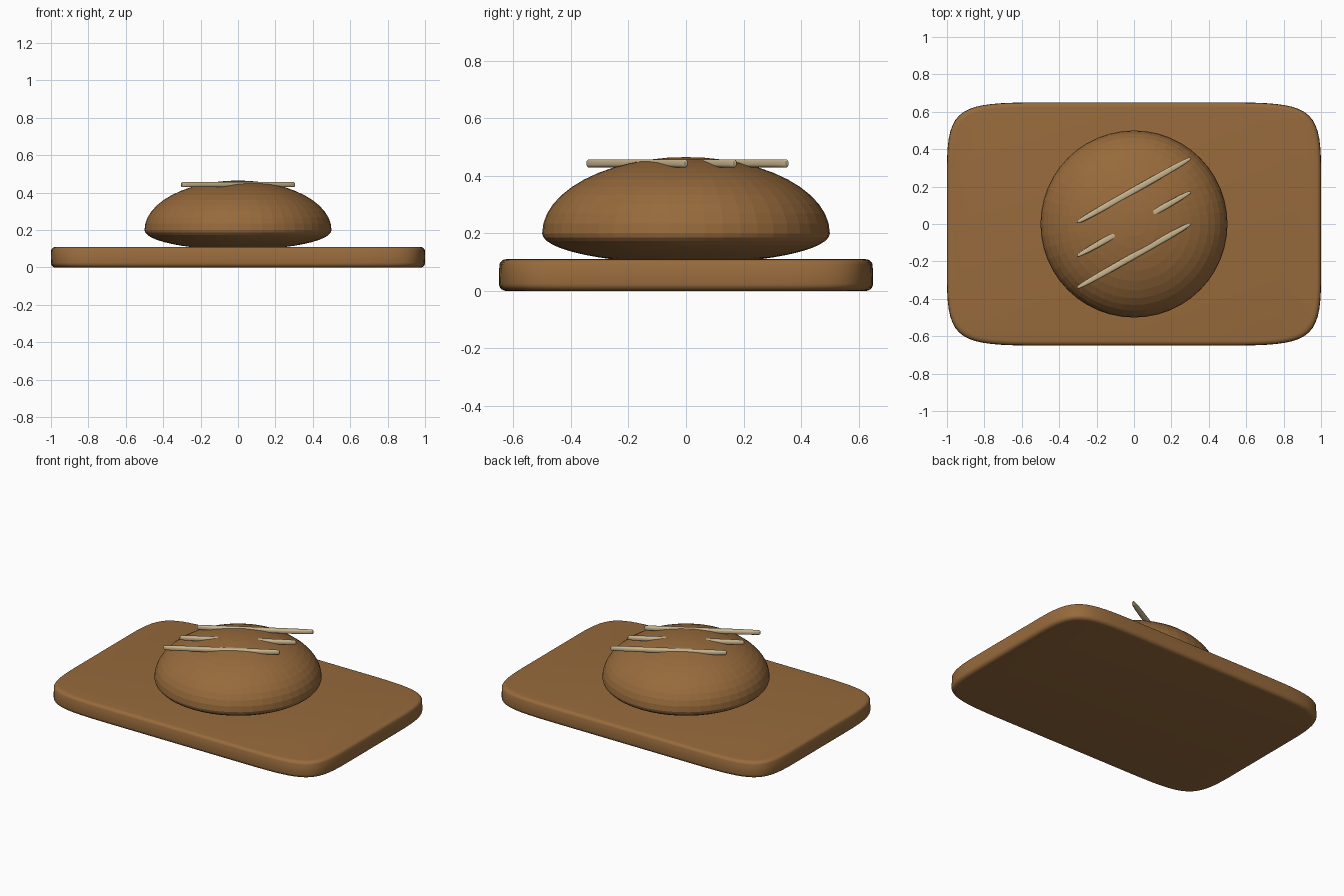
import bpy, bmesh, math
from mathutils import Vector

if "Cube" in bpy.data.objects:
    bpy.data.objects.remove(bpy.data.objects["Cube"], do_unlink=True)


def material(name, color):
    m = bpy.data.materials.new(name)
    m.use_nodes = True
    m.diffuse_color = color
    m.node_tree.nodes["Principled BSDF"].inputs["Base Color"].default_value = color
    return m


crust_brown = material("crust brown", (0.31, 0.145, 0.045, 1))
flour_cream = material("flour cream", (0.58, 0.46, 0.27, 1))


def finish(bm, name, mat, smooth):
    bmesh.ops.recalc_face_normals(bm, faces=bm.faces)
    mesh = bpy.data.meshes.new(name)
    bm.to_mesh(mesh)
    bm.free()
    mesh.materials.append(mat)
    ob = bpy.data.objects.new(name, mesh)
    bpy.context.collection.objects.link(ob)
    if smooth:
        bpy.ops.object.select_all(action='DESELECT')
        ob.select_set(True)
        bpy.context.view_layer.objects.active = ob
        bpy.ops.object.shade_smooth_by_angle(angle=math.radians(40))
    return ob


def slab(name, outline, height, edge, mat):
    """Closed outline stacked into a slab with rounded rims."""
    rx = max(p.x for p in outline)
    ry = max(p.y for p in outline)
    steps = [math.radians(a) for a in range(-90, 91, 18)]
    bm = bmesh.new()
    rings = []
    for a in steps:
        inset = edge * (1 - math.cos(a))
        lift = height - edge if a > 0 else edge
        z = lift + edge * math.sin(a)
        rings.append([bm.verts.new((p.x * (1 - inset / rx), p.y * (1 - inset / ry), z))
                      for p in outline])
    n = len(outline)
    for lo, hi in zip(rings, rings[1:]):
        for i in range(n):
            j = (i + 1) % n
            bm.faces.new((lo[i], lo[j], hi[j], hi[i]))
    bm.faces.new(rings[0])
    bm.faces.new(rings[-1])
    return finish(bm, name, mat, True)


# Board: one soft corner curve mirrored into four
def bezier(a, b, c, d, t):
    s = 1 - t
    return a * s**3 + b * 3 * s * s * t + c * 3 * s * t * t + d * t**3


handles = [Vector(p) for p in ((1, 0.3), (1, 0.63), (0.93, 0.65), (0.5, 0.65))]
corner = [bezier(*handles, i / 16) for i in range(17)]
outline = []
for sx, sy in ((1, 1), (-1, 1), (-1, -1), (1, -1)):
    part = [Vector((p.x * sx, p.y * sy)) for p in corner]
    outline += part if sx * sy > 0 else part[::-1]
slab("board", outline, 0.11, 0.025, crust_brown)

# Loaf: faceted dome with a flatter underside
bm = bmesh.new()
bmesh.ops.create_uvsphere(bm, u_segments=48, v_segments=24, radius=0.5)
for v in bm.verts:
    v.co.z = 0.2 + v.co.z * (0.53 if v.co.z > 0 else 0.21)
finish(bm, "loaf", crust_brown, False)

# Slashes: three slender strips laid diagonally over the crown
strip = []
for i in range(48):
    a = math.tau * i / 48
    c, s = math.cos(a), math.sin(a)
    strip.append(Vector((math.copysign(abs(c) ** 0.6, c) * 0.35,
                         math.copysign(abs(s) ** 0.6, s) * 0.017)))
for name, y in (("front_slash", -0.17), ("middle_slash", 0), ("back_slash", 0.18)):
    ob = slab(name, strip, 0.028, 0.011, flour_cream)
    ob.location = (0, y, 0.429)
    ob.rotation_euler.z = math.radians(29.5)
